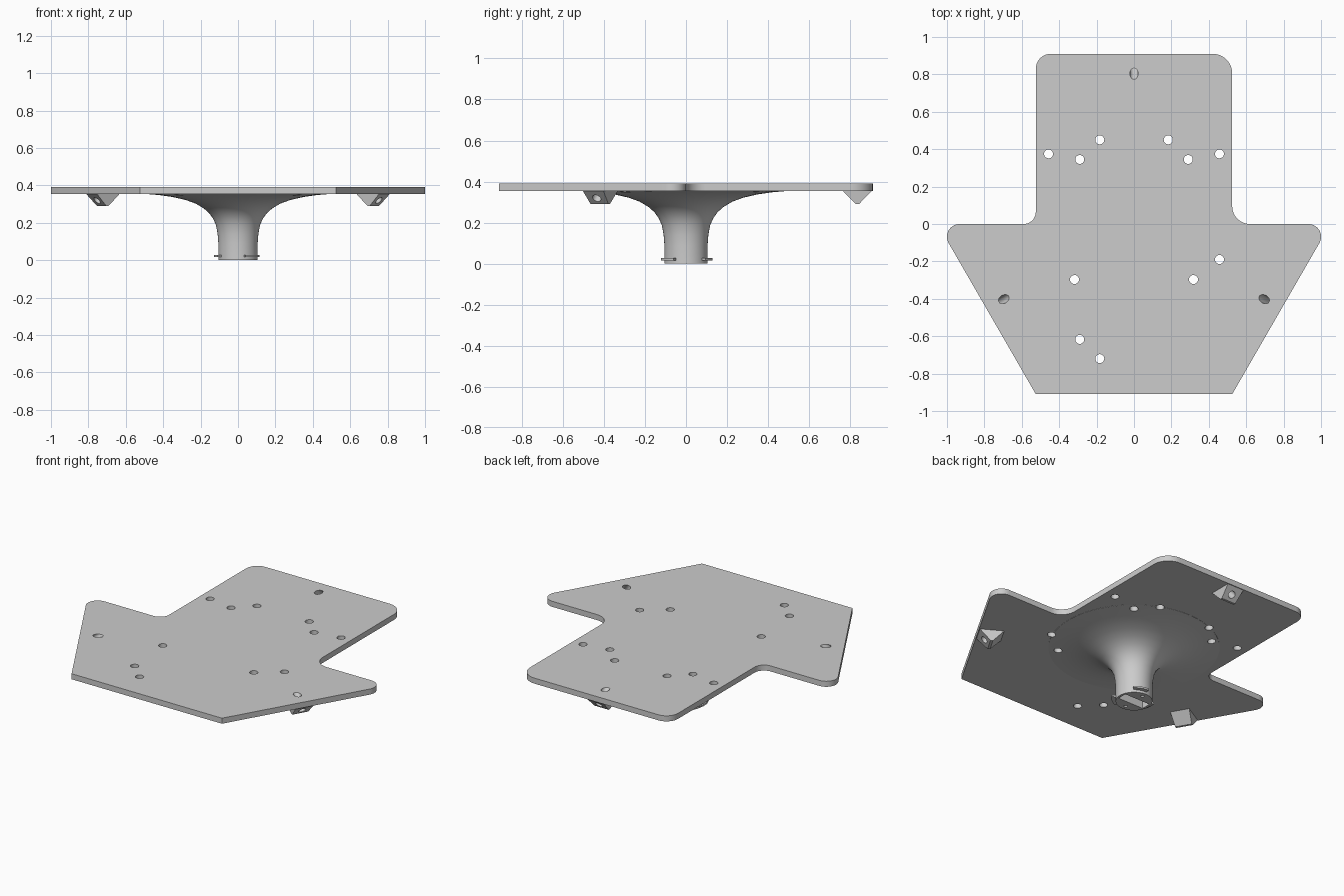
import bpy, bmesh
from math import pi, sin, cos, tan, radians
from mathutils import Vector, Matrix

cube = bpy.data.objects.get("Cube")
if cube:
    bpy.data.objects.remove(cube)

grey = bpy.data.materials.new("plain grey")
grey.use_nodes = True
colour = (0.604, 0.604, 0.604, 1)
grey.diffuse_color = colour
grey.node_tree.nodes["Principled BSDF"].inputs["Base Color"].default_value = colour

PLATE_BOTTOM, PLATE_TOP = 0.355, 0.39


def finish(name, bm):
    bmesh.ops.recalc_face_normals(bm, faces=bm.faces)
    mesh = bpy.data.meshes.new(name)
    bm.to_mesh(mesh)
    bm.free()
    mesh.materials.append(grey)
    ob = bpy.data.objects.new(name, mesh)
    bpy.context.collection.objects.link(ob)
    return ob


def prism(name, outline, z0, z1):
    bm = bmesh.new()
    low = [bm.verts.new((x, y, z0)) for x, y in outline]
    high = [bm.verts.new((x, y, z1)) for x, y in outline]
    bm.faces.new(low)
    bm.faces.new(high)
    for i in range(len(low)):
        bm.faces.new((low[i - 1], low[i], high[i], high[i - 1]))
    return finish(name, bm)


def rounded(corners, steps=10):
    """Outline with each (x, y, radius) corner filleted."""
    out = []
    for i, (x, y, r) in enumerate(corners):
        p = Vector((x, y))
        if r == 0:
            out.append(p)
            continue
        a = (Vector(corners[i - 1][:2]) - p).normalized()
        b = (Vector(corners[(i + 1) % len(corners)][:2]) - p).normalized()
        half = a.angle(b) / 2
        centre = p + (a + b).normalized() * r / sin(half)
        start = p + a * r / tan(half) - centre
        end = p + b * r / tan(half) - centre
        sweep = pi - 2 * half
        for k in range(steps + 1):
            t = sweep * k / steps
            out.append(centre + (start * sin(sweep - t) + end * sin(t)) / sin(sweep))
    return out


def cut(ob, cutter):
    mod = ob.modifiers.new("cut", "BOOLEAN")
    mod.object, mod.operation, mod.solver = cutter, "DIFFERENCE", "EXACT"
    cutter.hide_render = True
    bpy.context.view_layer.objects.active = ob
    bpy.ops.object.modifier_apply(modifier=mod.name)


def smooth(ob):
    bpy.ops.object.select_all(action="DESELECT")
    ob.select_set(True)
    bpy.context.view_layer.objects.active = ob
    bpy.ops.object.shade_smooth_by_angle(angle=radians(30))


def add_rod(bm, centre, radius, length, turn=Matrix()):
    bmesh.ops.create_cone(bm, cap_ends=True, segments=24, radius1=radius, radius2=radius,
                          depth=length, matrix=Matrix.Translation(centre) @ turn)


# Plate
plate = prism("plate", rounded([
    (-0.525, -0.91, 0), (0.525, -0.91, 0), (1.05, 0, 0.068), (0.525, 0, 0.095),
    (0.525, 0.91, 0.105), (-0.525, 0.91, 0.08), (-0.525, 0, 0.065), (-1.05, 0, 0.068),
]), PLATE_BOTTOM, PLATE_TOP)

# Flared column
profile = [(0, 0), (0.105, 0), (0.105, 0.09), (0.109, 0.14), (0.117, 0.185), (0.132, 0.22),
           (0.153, 0.25), (0.183, 0.277), (0.225, 0.302), (0.28, 0.322), (0.35, 0.338),
           (0.42, 0.348), (0.49, 0.354), (0.49, 0.36), (0, 0.36)]
bm = bmesh.new()
verts = [bm.verts.new((r, 0, z)) for r, z in profile]
edges = [bm.edges.new(pair) for pair in zip(verts, verts[1:])]
bmesh.ops.spin(bm, geom=verts + edges, axis=(0, 0, 1), cent=(0, 0, 0), angle=2 * pi, steps=64)
bmesh.ops.remove_doubles(bm, verts=bm.verts, dist=0.0005)
column = finish("flared_column", bm)

# Screw holes through plate and flare
bm = bmesh.new()
paired = [(0.457, 0.375), (0.29, 0.345), (0.183, 0.45), (0.318, -0.297)]
holes = [(s * x, y) for x, y in paired for s in (-1, 1)]
holes += [(0.457, -0.19), (-0.29, -0.617), (-0.183, -0.72)]
for x, y in holes:
    add_rod(bm, (x, y, 0.36), 0.024, 0.2)
screw_cutter = finish("screw_hole_cutter", bm)

# Angled holes through the plate and brackets
bm = bmesh.new()
for angle in (90, 210, 330):
    spin = Matrix.Rotation(radians(angle), 4, "Z")
    tilt = spin @ Matrix.Rotation(radians(-43), 4, "Y")
    add_rod(bm, spin @ Vector((0.835, 0, 0.356)), 0.022, 0.24, tilt)
angled_cutter = finish("angled_hole_cutter", bm)

# Slot and two pin holes in the column foot
bm = bmesh.new()
bmesh.ops.create_cube(bm, size=1, matrix=Matrix.Diagonal((0.18, 0.06, 0.12, 1)))
for y in (-0.075, 0.075):
    add_rod(bm, (0, y, 0), 0.01, 0.08)
foot_cutter = finish("foot_cutter", bm)

cut(plate, screw_cutter)
cut(plate, angled_cutter)
cut(column, screw_cutter)
cut(column, foot_cutter)
smooth(plate)
smooth(column)

# Wedge brackets under the plate, each with an angled hole
for name, angle in (("back", 90), ("right", 210), ("left", 330)):
    spin = Matrix.Rotation(radians(angle), 4, "Z")
    bm = bmesh.new()
    for side in (-1, 1):
        for r, z, w in ((0.762, 0.357, 0.058), (0.828, 0.29, 0.05),
                        (0.842, 0.29, 0.05), (0.907, 0.357, 0.058)):
            bm.verts.new(spin @ Vector((r, side * w, z)))
    bmesh.ops.convex_hull(bm, input=bm.verts)
    bracket = finish(name + "_bracket", bm)
    cut(bracket, angled_cutter)
    smooth(bracket)

# Locking lugs round the column foot
for i, middle in enumerate((70, 190, 310)):
    angles = [radians(middle - 22 + 4 * k) for k in range(12)]
    outline = [(0.129 * cos(a), 0.129 * sin(a)) for a in angles]
    outline += [(0.1 * cos(a), 0.1 * sin(a)) for a in reversed(angles)]
    smooth(prism(f"locking_lug_{i + 1}", outline, 0.016, 0.027))

for helper in (screw_cutter, angled_cutter, foot_cutter):
    bpy.data.objects.remove(helper)
